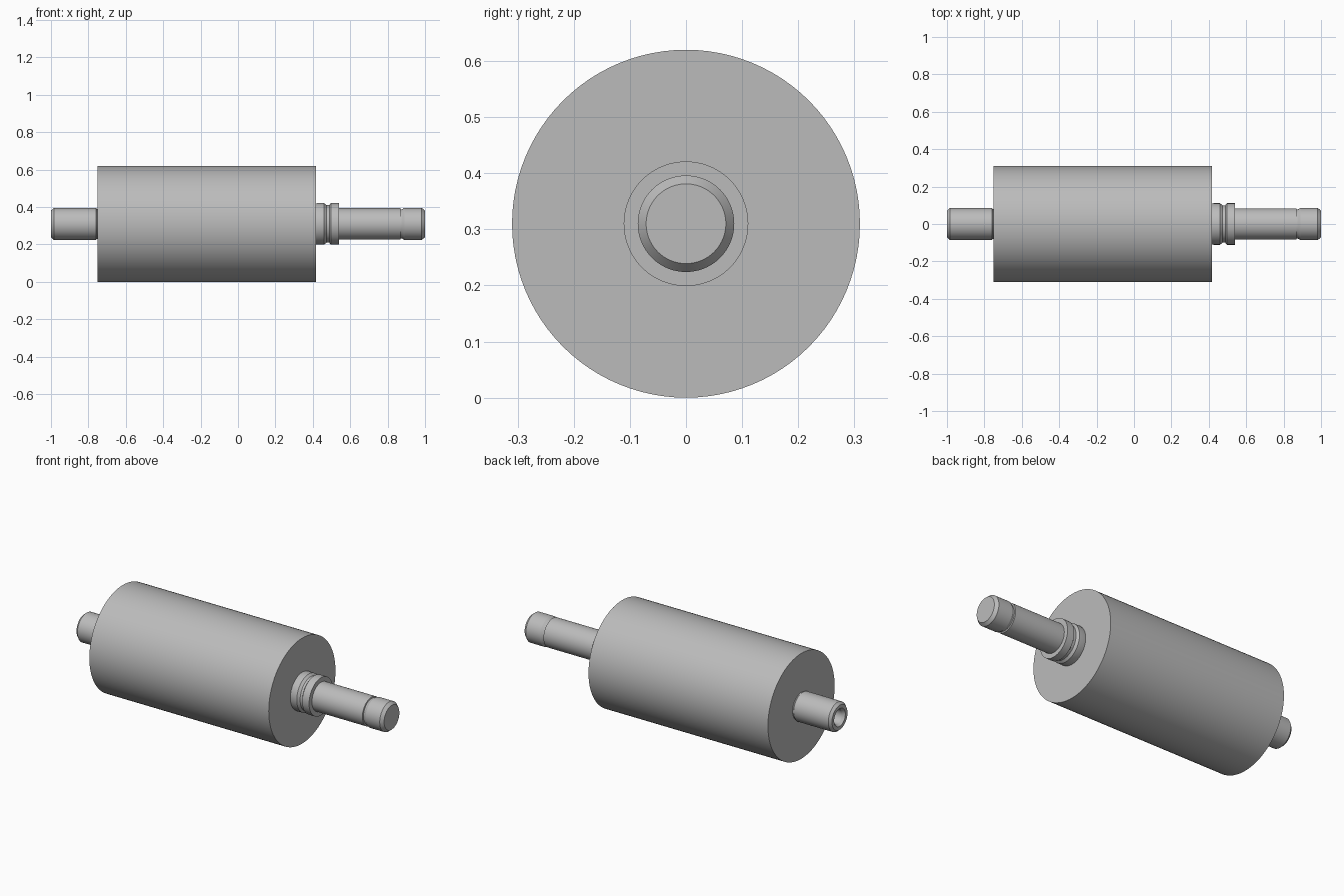
import bpy, bmesh, math

AXIS_Z = 0.31
SIDES = 96

old = bpy.data.objects.get("Cube")
if old:
    bpy.data.objects.remove(old, do_unlink=True)

grey = bpy.data.materials.new("steel_grey")
grey.use_nodes = True
colour = (0.5, 0.5, 0.5, 1)
grey.diffuse_color = colour
grey.node_tree.nodes["Principled BSDF"].inputs["Base Color"].default_value = colour


def lathe(name, profile):
    """Spin (x, radius) points around the long axis; a zero radius closes an end."""
    bm = bmesh.new()
    verts = [bm.verts.new((x, 0, r)) for x, r in profile]
    edges = [bm.edges.new(pair) for pair in zip(verts, verts[1:])]
    bmesh.ops.spin(bm, geom=verts + edges, cent=(0, 0, 0), axis=(1, 0, 0),
                   angle=math.tau, steps=SIDES, use_duplicate=False)
    bmesh.ops.remove_doubles(bm, verts=bm.verts, dist=1e-5)
    bmesh.ops.recalc_face_normals(bm, faces=bm.faces)
    mesh = bpy.data.meshes.new(name)
    bm.to_mesh(mesh)
    bm.free()
    mesh.materials.append(grey)
    obj = bpy.data.objects.new(name, mesh)
    obj.location.z = AXIS_Z
    bpy.context.collection.objects.link(obj)
    bpy.ops.object.select_all(action='DESELECT')
    obj.select_set(True)
    bpy.context.view_layer.objects.active = obj
    bpy.ops.object.shade_smooth_by_angle(angle=math.radians(25))
    return obj


# Main drum
lathe("drum", [(-0.75, 0), (-0.75, 0.31), (0.417, 0.31), (0.417, 0)])

# Short shaft with chamfered rim and countersunk blind bore
lathe("bored_shaft", [(-0.74, 0), (-0.74, 0.081), (-0.755, 0.081), (-0.76, 0.085),
                      (-0.985, 0.085), (-1, 0.072), (-1, 0.052), (-0.985, 0.042),
                      (-0.85, 0.042), (-0.825, 0)])

# Collar with a shallow groove
lathe("collar", [(0.41, 0), (0.41, 0.108), (0.425, 0.111), (0.46, 0.111),
                 (0.474, 0.1), (0.488, 0.1), (0.496, 0.111), (0.54, 0.111), (0.54, 0)])

# Long shaft with a relief notch before the chamfered tip
lathe("long_shaft", [(0.53, 0), (0.53, 0.084), (0.868, 0.084), (0.87, 0.077),
                     (0.875, 0.077), (0.89, 0.086), (0.982, 0.086), (1, 0.071), (1, 0)])
